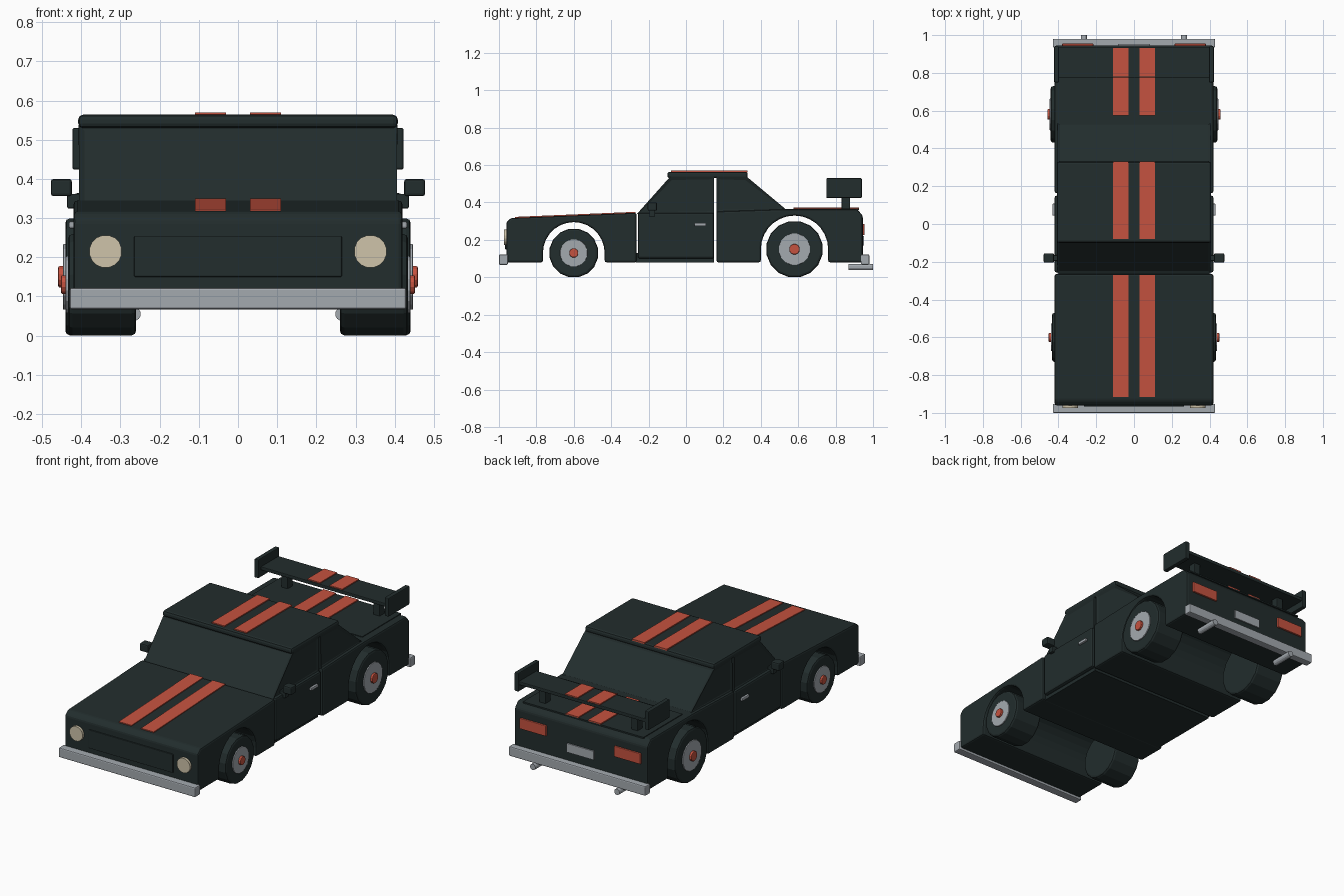
import bpy, bmesh, math
from mathutils import Matrix

cube = bpy.data.objects.get("Cube")
if cube:
    bpy.data.objects.remove(cube, do_unlink=True)


def material(name, rgb):
    m = bpy.data.materials.new(name)
    m.use_nodes = True
    m.diffuse_color = (*rgb, 1)
    m.node_tree.nodes["Principled BSDF"].inputs["Base Color"].default_value = (*rgb, 1)
    return m


PAINT = material("dark green paint", (0.016, 0.026, 0.026))
RED = material("orange red", (0.56, 0.085, 0.05))
SILVER = material("silver", (0.37, 0.40, 0.43))
CREAM = material("cream lamp", (0.62, 0.55, 0.40))


def finish(bm, name, mat, bevel):
    bmesh.ops.recalc_face_normals(bm, faces=bm.faces[:])
    mesh = bpy.data.meshes.new(name)
    bm.to_mesh(mesh)
    bm.free()
    mesh.materials.append(mat)
    ob = bpy.data.objects.new(name, mesh)
    bpy.context.collection.objects.link(ob)
    if bevel:
        b = ob.modifiers.new("soft edges", 'BEVEL')
        b.width, b.segments, b.limit_method = bevel, 2, 'ANGLE'
        b.angle_limit = math.radians(35)
    return ob


def prism(name, mat, profile, x0, x1, bevel=0.0, windows=False):
    """Extrude a (y, z) side profile across x; optionally sink window panels."""
    bm = bmesh.new()
    face = bm.faces.new([bm.verts.new((x0, y, z)) for y, z in profile])
    ext = bmesh.ops.extrude_face_region(bm, geom=[face])["geom"]
    bmesh.ops.translate(bm, vec=(x1 - x0, 0, 0),
                        verts=[g for g in ext if isinstance(g, bmesh.types.BMVert)])
    bmesh.ops.recalc_face_normals(bm, faces=bm.faces[:])
    if windows:
        panes = [f for f in bm.faces if abs(f.normal.x) > 0.9
                 or (abs(f.normal.y) > 0.3 and f.normal.z > 0.3)]
        bmesh.ops.inset_individual(bm, faces=panes, thickness=0.022, depth=-0.007)
    return finish(bm, name, mat, bevel)


def box(name, mat, x, y, z, bevel=0.0):
    return prism(name, mat, [(y[0], z[0]), (y[1], z[0]), (y[1], z[1]), (y[0], z[1])],
                 x[0], x[1], bevel)


def cylinder(name, mat, center, radius, length, axis, sides=16, bevel=0.0):
    bm = bmesh.new()
    turn = Matrix.Rotation(math.pi / 2, 4, 'Y' if axis == 'X' else 'X')
    spin = Matrix.Rotation(math.pi / sides, 4, 'Z')
    bmesh.ops.create_cone(bm, cap_ends=True, segments=sides, radius1=radius,
                          radius2=radius, depth=length,
                          matrix=Matrix.Translation(center) @ turn @ spin)
    return finish(bm, name, mat, bevel)


def arch(y, z, radius, floor, steps=14):
    """Wheel arch cut into the bottom edge, running front to back."""
    pts = [(y - radius * math.cos(math.pi * i / steps),
            z + radius * math.sin(math.pi * i / steps)) for i in range(steps + 1)]
    return [(y - radius, floor)] + pts + [(y + radius, floor)]


W, FLOOR = 0.42, 0.08
FRONT_Y, REAR_Y = -0.6, 0.58
FRONT_R, REAR_R = 0.13, 0.15

# Body in three blocks, with door gaps between them
prism("front_body", PAINT,
      [(-0.96, FLOOR)] + arch(FRONT_Y, FRONT_R, 0.165, FLOOR)
      + [(-0.265, FLOOR), (-0.265, 0.345), (-0.935, 0.317), (-0.96, 0.295)],
      -W, W, 0.01)
box("door_body", PAINT, (-W, W), (-0.257, 0.15), (FLOOR + 0.02, 0.345), 0.01)
box("floor_pan", PAINT, (-W + 0.02, W - 0.02), (-0.27, 0.15), (FLOOR, 0.13))
prism("rear_body", PAINT,
      [(0.163, FLOOR)] + arch(REAR_Y, REAR_R, 0.18, FLOOR)
      + [(0.945, FLOOR), (0.945, 0.33), (0.915, 0.364), (0.53, 0.364), (0.163, 0.352)],
      -W, W, 0.01)
box("trunk_lid", PAINT, (-0.38, 0.38), (0.575, 0.925), (0.36, 0.368))

# Cabin halves with sunken panes, and roof slab
prism("front_cabin", PAINT, [(-0.265, 0.338), (0.15, 0.338), (0.15, 0.54), (-0.085, 0.54)],
      -0.408, 0.408, 0.004, True)
prism("rear_cabin", PAINT, [(0.163, 0.345), (0.54, 0.36), (0.325, 0.54), (0.163, 0.54)],
      -0.408, 0.408, 0.004, True)
box("roof", PAINT, (-0.408, 0.408), (-0.1, 0.33), (0.53, 0.564), 0.012)

# Front grille panel, bumpers and number plate
box("grille", PAINT, (-0.265, 0.265), (-0.967, -0.955), (0.15, 0.255), 0.003)
box("front_bumper", SILVER, (-0.43, 0.43), (-1.0, -0.952), (0.067, 0.122), 0.006)
box("rear_bumper", SILVER, (-0.43, 0.43), (0.935, 0.98), (0.067, 0.122), 0.006)
box("number_plate", SILVER, (-0.085, 0.085), (0.94, 0.952), (0.17, 0.22))

# Rear wing blade
box("wing_blade", PAINT, (-0.405, 0.405), (0.775, 0.935), (0.462, 0.482), 0.004)

for s, side in ((-1, "right"), (1, "left")):
    def span(a, b):
        return (min(s * a, s * b), max(s * a, s * b))

    # Racing stripes
    sx = span(0.03, 0.11)
    prism(side + "_hood_stripe", RED,
          [(-0.915, 0.315), (-0.27, 0.342), (-0.27, 0.35), (-0.915, 0.323)], *sx)
    box(side + "_roof_stripe", RED, sx, (-0.08, 0.33), (0.561, 0.57))
    box(side + "_deck_stripe", RED, sx, (0.575, 0.925), (0.365, 0.374))
    box(side + "_wing_stripe", RED, sx, (0.78, 0.932), (0.48, 0.488))

    # Wing end plates and supports
    box(side + "_wing_end_plate", PAINT, span(0.397, 0.423), (0.75, 0.94), (0.424, 0.53), 0.005)
    box(side + "_wing_support", PAINT, span(0.27, 0.31), (0.832, 0.878), (0.36, 0.465), 0.004)

    # Mirrors and door handles
    box(side + "_mirror", PAINT, span(0.424, 0.478), (-0.205, -0.155), (0.356, 0.4), 0.007)
    box(side + "_mirror_stem", PAINT, span(0.4, 0.436), (-0.195, -0.165), (0.325, 0.362), 0.003)
    box(side + "_door_handle", SILVER, span(0.415, 0.432), (0.045, 0.108), (0.274, 0.291), 0.004)

    # Lamps and exhausts
    cylinder(side + "_headlight", CREAM, (s * 0.338, -0.963, 0.215), 0.042, 0.022, 'Y')
    box(side + "_tail_light", RED, span(0.215, 0.38), (0.94, 0.955), (0.225, 0.285), 0.003)
    cylinder(side + "_exhaust", SILVER, (s * 0.265, 0.935, 0.055), 0.017, 0.13, 'Y', 12)

    # Wheels: tyre, rim and centre cap
    for end, y, r, outer in (("front", FRONT_Y, FRONT_R, 0.434), ("rear", REAR_Y, REAR_R, 0.441)):
        n = side + "_" + end
        cylinder(n + "_tyre", PAINT, (s * (0.26 + outer) / 2, y, r), r * 1.015,
                 outer - 0.26, 'X', 16, 0.012)
        cylinder(n + "_rim", SILVER, (s * (outer - 0.005), y, r), r * 0.57, 0.022, 'X', 16, 0.003)
        cylinder(n + "_cap", RED, (s * (outer + 0.005), y, r), r * 0.19, 0.026, 'X', 12, 0.004)
